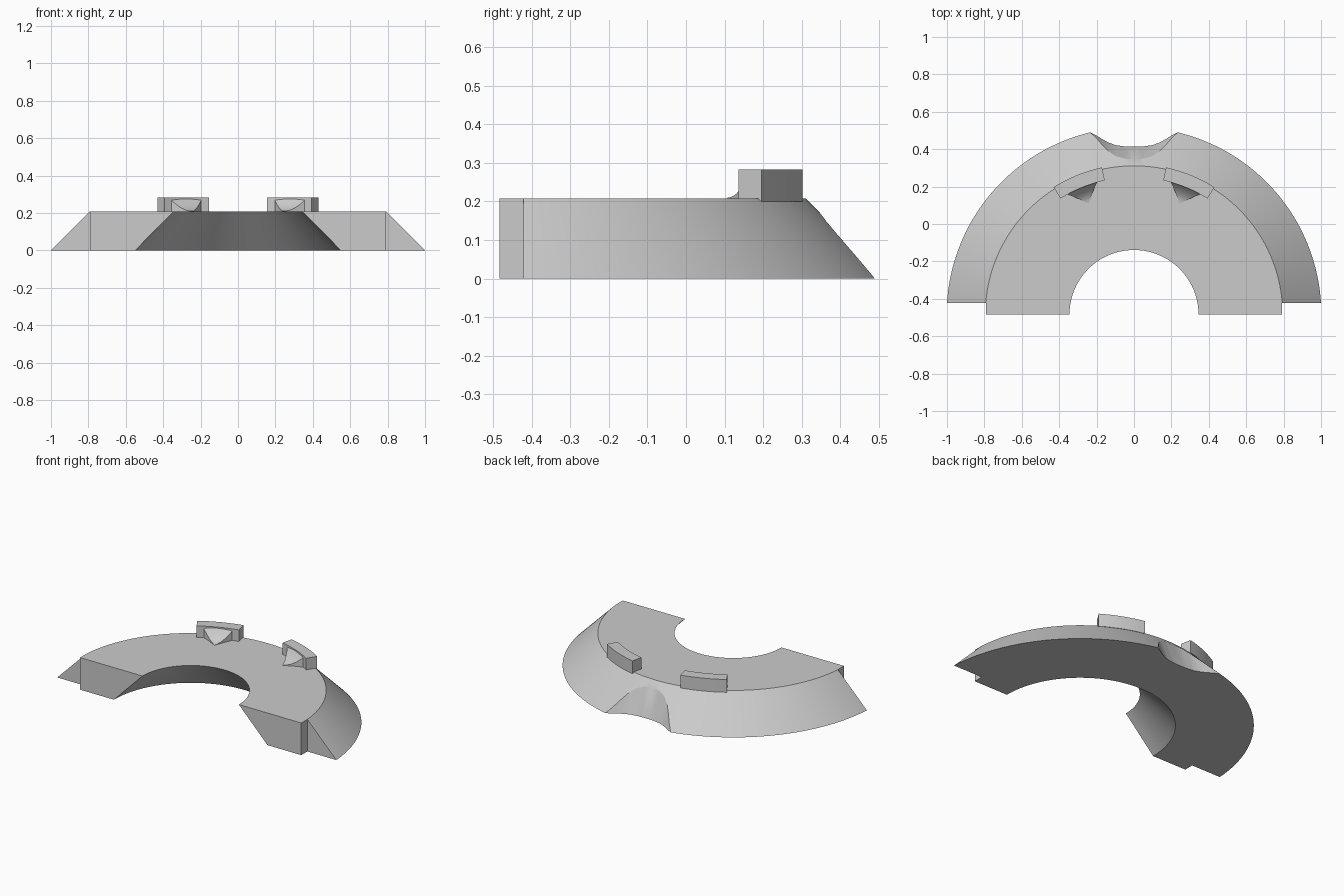
import bpy, bmesh
from math import sin, cos, pi, radians

if "Cube" in bpy.data.objects:
    bpy.data.objects.remove(bpy.data.objects["Cube"])

CY = -0.484      # centre of the half ring
TOP = 0.208      # height of the flat top

grey = bpy.data.materials.new("plain grey")
grey.use_nodes = True
colour = (0.6, 0.6, 0.6, 1)
grey.diffuse_color = colour
grey.node_tree.nodes["Principled BSDF"].inputs["Base Color"].default_value = colour


def polar(r, a, z):
    """Point at radius r and angle a, measured from +y towards +x."""
    return (r * sin(a), CY + r * cos(a), z)


def loft(name, rings, smooth=True):
    """Closed solid through a list of equal rings of points."""
    bm = bmesh.new()
    rows = [[bm.verts.new(p) for p in ring] for ring in rings]
    n = len(rows[0])
    for a, b in zip(rows, rows[1:]):
        for i in range(n):
            j = (i + 1) % n
            bm.faces.new((a[i], a[j], b[j], b[i]))
    bm.faces.new(rows[0])
    bm.faces.new(rows[-1][::-1])
    bmesh.ops.recalc_face_normals(bm, faces=bm.faces)
    mesh = bpy.data.meshes.new(name)
    bm.to_mesh(mesh)
    bm.free()
    mesh.materials.append(grey)
    ob = bpy.data.objects.new(name, mesh)
    bpy.context.collection.objects.link(ob)
    if smooth:
        bpy.ops.object.select_all(action='DESELECT')
        ob.select_set(True)
        bpy.context.view_layer.objects.active = ob
        bpy.ops.object.shade_smooth_by_angle(angle=radians(30))
    return ob


def sweep(name, section, a0, a1, steps):
    angles = [a0 + (a1 - a0) * i / steps for i in range(steps + 1)]
    return loft(name, [[polar(r, a, z) for r, z in section] for a in angles])


def cut(target, cutter):
    mod = target.modifiers.new(cutter.name, 'BOOLEAN')
    mod.operation = 'DIFFERENCE'
    mod.solver = 'EXACT'
    mod.object = cutter
    bpy.context.view_layer.objects.active = target
    bpy.ops.object.modifier_apply(modifier=mod.name)
    bpy.data.objects.remove(cutter)


# Half ring with sloping inner and outer walls
body = sweep("half_ring", [(0.345, TOP), (0.55, 0), (1.0017, 0), (0.795, TOP)],
             -pi / 2, pi / 2, 96)

# Steps at the two ends of the outer slope
for side in (-1, 1):
    x0, x1 = side * 0.792, side * 1.2
    cut(body, loft("end_step_cutter", [
        [(x0, -0.6, z), (x1, -0.6, z), (x1, -0.422, z), (x0, -0.422, z)]
        for z in (-0.1, 0.4)], False))

# Scooped notch at the back, leaning inwards as it rises
half = [(0.05, 0.415), (0.1, 0.422), (0.14, 0.437), (0.17, 0.454),
        (0.2, 0.473), (0.23, 0.488), (0.27, 0.5)]
wave = [(-x, y) for x, y in reversed(half)] + [(0, 0.413)] + half
outline = wave + [(0.27, 0.8), (-0.27, 0.8)]
cut(body, loft("notch_cutter", [
    [(x, y - 0.39 * z, z) for x, y in outline] for z in (-0.05, 0.3)]))
bpy.ops.object.select_all(action='DESELECT')
body.select_set(True)
bpy.context.view_layer.objects.active = body
bpy.ops.object.shade_smooth_by_angle(angle=radians(30))

# Two raised lugs, each braced by a dished gusset tapering to a point
for side, word in ((1, "left"), (-1, "right")):
    mid = side * radians(22.3)
    spread = radians(10)
    sweep(word + "_lug", [(0.734, 0.2), (0.734, 0.283), (0.805, 0.283), (0.805, 0.2)],
          mid - spread, mid + spread, 8)
    rings = []
    for i in range(9):
        s = i / 8
        r = 0.64 + 0.1 * s
        w = 0.002 + radians(7) * s
        z = TOP + 0.002 + 0.066 * s ** 2
        rings.append([polar(r, mid - w, 0.2), polar(r, mid + w, 0.2),
                      polar(r, mid + w, z), polar(r, mid - w, z)])
    loft(word + "_gusset", rings)
